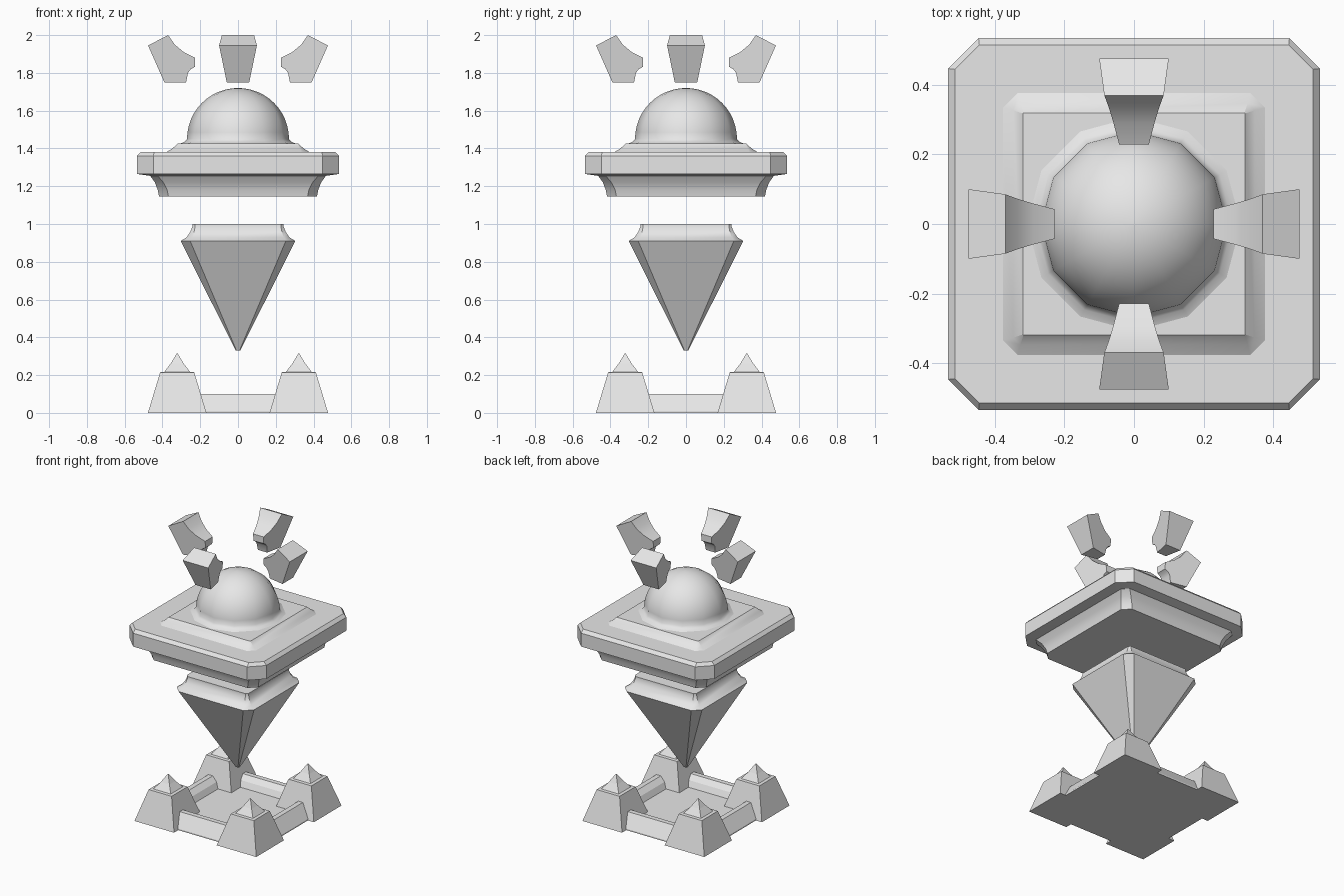
import bpy, bmesh, math
from mathutils import Matrix

cube = bpy.data.objects.get("Cube")
if cube:
    bpy.data.objects.remove(cube, do_unlink=True)

stone = bpy.data.materials.new("grey stone")
stone.use_nodes = True
GREY = (0.8, 0.8, 0.8, 1)
stone.diffuse_color = GREY
stone.node_tree.nodes["Principled BSDF"].inputs["Base Color"].default_value = GREY


def finish(name, bm, smooth=None):
    bmesh.ops.recalc_face_normals(bm, faces=bm.faces)
    mesh = bpy.data.meshes.new(name)
    bm.to_mesh(mesh)
    bm.free()
    obj = bpy.data.objects.new(name, mesh)
    bpy.context.collection.objects.link(obj)
    mesh.materials.append(stone)
    if smooth:
        bpy.ops.object.select_all(action='DESELECT')
        obj.select_set(True)
        bpy.context.view_layer.objects.active = obj
        bpy.ops.object.shade_smooth_by_angle(angle=math.radians(smooth))
    return obj


def loft(name, rings, smooth=None):
    """Skin a stack of closed rings and cap both ends."""
    bm = bmesh.new()
    loops = [[bm.verts.new(p) for p in ring] for ring in rings]
    for a, b in zip(loops, loops[1:]):
        for i in range(len(a)):
            j = (i + 1) % len(a)
            bm.faces.new((a[i], a[j], b[j], b[i]))
    bm.faces.new(loops[0])
    bm.faces.new(loops[-1])
    return finish(name, bm, smooth)


def octagon(half, cut, z, cx=0, cy=0):
    """Square ring with cut corners."""
    k = half - cut
    pts = [(half, -k), (half, k), (k, half), (-k, half),
           (-half, k), (-half, -k), (-k, -half), (k, -half)]
    return [(cx + x, cy + y, z) for x, y in pts]


def square(half, z, cx=0, cy=0):
    return [(cx + sx * half, cy + sy * half, z)
            for sx, sy in ((1, -1), (1, 1), (-1, 1), (-1, -1))]


def circle(r, z, n=12):
    return [(r * math.cos(math.tau * i / n), r * math.sin(math.tau * i / n), z)
            for i in range(n)]


# Base tray with sloping rim
loft("base_tray", [square(h, z) for h, z in (
    (0.43, 0), (0.43, 0.01), (0.37, 0.1), (0.335, 0.1), (0.3, 0.07), (0.28, 0.03))])

# Corner towers with concave pointed caps
for side_y, y in (("front", -0.322), ("back", 0.322)):
    for side_x, x in (("right", -0.322), ("left", 0.322)):
        loft(f"{side_y}_{side_x}_tower", [square(h, z, x, y) for h, z in (
            (0.155, 0), (0.09, 0.215), (0.068, 0.217), (0.034, 0.262), (0.002, 0.315))])

# Hanging inverted pyramid with coved neck
loft("inverted_pyramid", [octagon(*r) for r in (
    (0.012, 0.004, 0.33), (0.303, 0.05, 0.91), (0.272, 0.03, 0.93),
    (0.252, 0.02, 0.96), (0.242, 0.015, 0.985), (0.242, 0.015, 1.0))], 30)

# Floating slab with coved underside
loft("slab", [octagon(*r) for r in (
    (0.418, 0.05, 1.145), (0.425, 0.05, 1.18), (0.44, 0.045, 1.22),
    (0.465, 0.04, 1.255), (0.535, 0.088, 1.265), (0.535, 0.088, 1.36),
    (0.515, 0.07, 1.382))], 30)

# Stepped plinth under the dome
loft("plinth", [octagon(*r) for r in (
    (0.38, 0.045, 1.38), (0.347, 0.02, 1.4), (0.32, 0.002, 1.425))], 25)

# Dome with flared foot
DOME_R, DOME_Z, STEPS = 0.27, 1.45, 12
dome = [circle(0.31, 1.424), circle(0.285, 1.434)]
for i in range(STEPS):
    a = math.pi / 2 * i / STEPS
    dome.append(circle(DOME_R * math.cos(a), DOME_Z + DOME_R * math.sin(a)))
dome.append(circle(0.004, DOME_Z + DOME_R))
loft("dome", dome, 50)

# Four floating claws: radial profile, wider outward and upward
CLAW = [(0.476, 1.945), (0.37, 2.0), (0.335, 1.95), (0.29, 1.912),
        (0.228, 1.88), (0.228, 1.832), (0.25, 1.82), (0.265, 1.8),
        (0.275, 1.75), (0.39, 1.75)]
for i, name in enumerate(("left", "back", "right", "front")):
    turn = Matrix.Rotation(i * math.pi / 2, 3, 'Z')
    bm = bmesh.new()
    sides = []
    for s in (-1, 1):
        sides.append([bm.verts.new((r, s * (0.2 * r + 0.12 * z - 0.2286), z))
                      for r, z in CLAW])
        bm.faces.new(sides[-1])
    for k in range(len(CLAW)):
        n = (k + 1) % len(CLAW)
        bm.faces.new((sides[0][k], sides[0][n], sides[1][n], sides[1][k]))
    bmesh.ops.rotate(bm, verts=bm.verts, cent=(0, 0, 0), matrix=turn)
    finish(f"{name}_claw", bm, 30)
